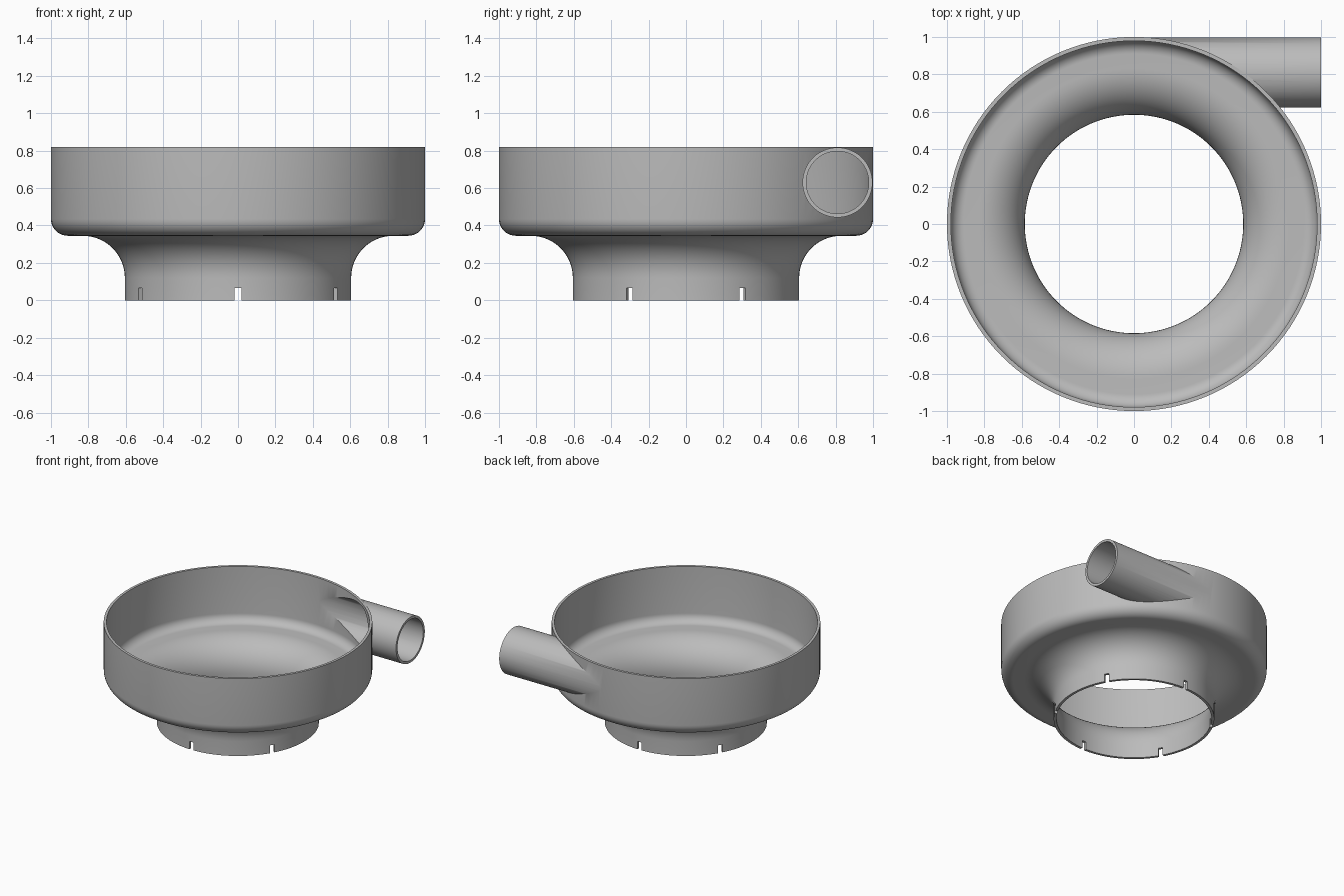
import bpy, bmesh
from math import pi, sin, cos, radians
from mathutils import Matrix, Vector

if "Cube" in bpy.data.objects:
    bpy.data.objects.remove(bpy.data.objects["Cube"], do_unlink=True)

grey = bpy.data.materials.new("plain grey")
grey.use_nodes = True
colour = (0.5, 0.5, 0.5, 1)
grey.diffuse_color = colour
grey.node_tree.nodes["Principled BSDF"].inputs["Base Color"].default_value = colour

SEGMENTS = 128
WALL = 0.021
TUBE_Y, TUBE_Z = 0.81, 0.63


def finish(name, bm):
    bmesh.ops.recalc_face_normals(bm, faces=bm.faces)
    mesh = bpy.data.meshes.new(name)
    bm.to_mesh(mesh)
    bm.free()
    mesh.materials.append(grey)
    ob = bpy.data.objects.new(name, mesh)
    bpy.context.collection.objects.link(ob)
    return ob


def arc(cx, cz, r, start, end, steps=14):
    angles = [radians(start + (end - start) * i / steps) for i in range(steps + 1)]
    return [(cx + r * cos(a), cz + r * sin(a)) for a in angles]


def lathe(name, profile):
    """Closed solid turned around z from (radius, height) points."""
    bm = bmesh.new()
    rings = []
    for r, z in profile:
        rings.append([bm.verts.new((r * cos(2 * pi * i / SEGMENTS), r * sin(2 * pi * i / SEGMENTS), z))
                      for i in range(SEGMENTS)])
    for a, b in zip(rings, rings[1:]):
        for i in range(SEGMENTS):
            j = (i + 1) % SEGMENTS
            bm.faces.new((a[i], a[j], b[j], b[i]))
    bm.faces.new(rings[0])
    bm.faces.new(rings[-1])
    return finish(name, bm)


def bowl_profile(offset, bottom, top):
    """Neck, flared shoulder, rounded floor edge and straight wall."""
    flare = arc(0.83, 0.12, 0.225 + offset, 180, 90)
    edge = arc(0.91, 0.435, 0.09 - offset, -90, 0, 10)
    return [(flare[0][0], bottom)] + flare + edge + [(edge[-1][0], top)]


def pipe(name, radius, x0, x1):
    bm = bmesh.new()
    place = Matrix.Translation(((x0 + x1) / 2, TUBE_Y, TUBE_Z)) @ Matrix.Rotation(pi / 2, 4, "Y")
    bmesh.ops.create_cone(bm, cap_ends=True, segments=64, radius1=radius, radius2=radius,
                          depth=x1 - x0, matrix=place)
    return finish(name, bm)


def slots():
    """Six notches around the foot of the neck."""
    bm = bmesh.new()
    for i in range(6):
        place = (Matrix.Rotation(radians(30 + 60 * i), 4, "Z")
                 @ Matrix.Translation((0.6, 0, 0.015))
                 @ Matrix.Diagonal(Vector((0.12, 0.036, 0.1, 1))))
        bmesh.ops.create_cube(bm, size=1, matrix=place)
    return finish("slot_cutter", bm)


# Solid bowl and side tube, then the hollows and notches
bowl = lathe("bowl_with_side_tube", bowl_profile(0, 0, 0.82))
steps = [
    ("UNION", pipe("tube_solid", 0.187, 0.02, 1.0)),
    ("DIFFERENCE", lathe("cavity_cutter", bowl_profile(WALL, -0.1, 0.95))),
    ("DIFFERENCE", pipe("bore_cutter", 0.167, 0.04, 1.1)),
    ("DIFFERENCE", slots()),
]
bpy.context.view_layer.objects.active = bowl
for operation, helper in steps:
    mod = bowl.modifiers.new(helper.name, "BOOLEAN")
    mod.operation = operation
    mod.solver = "EXACT"
    mod.object = helper
    bpy.ops.object.modifier_apply(modifier=mod.name)
    bpy.data.objects.remove(helper, do_unlink=True)

# Smooth curved walls, crisp rims
bpy.ops.object.select_all(action="DESELECT")
bowl.select_set(True)
bpy.ops.object.shade_smooth_by_angle(angle=radians(30))
